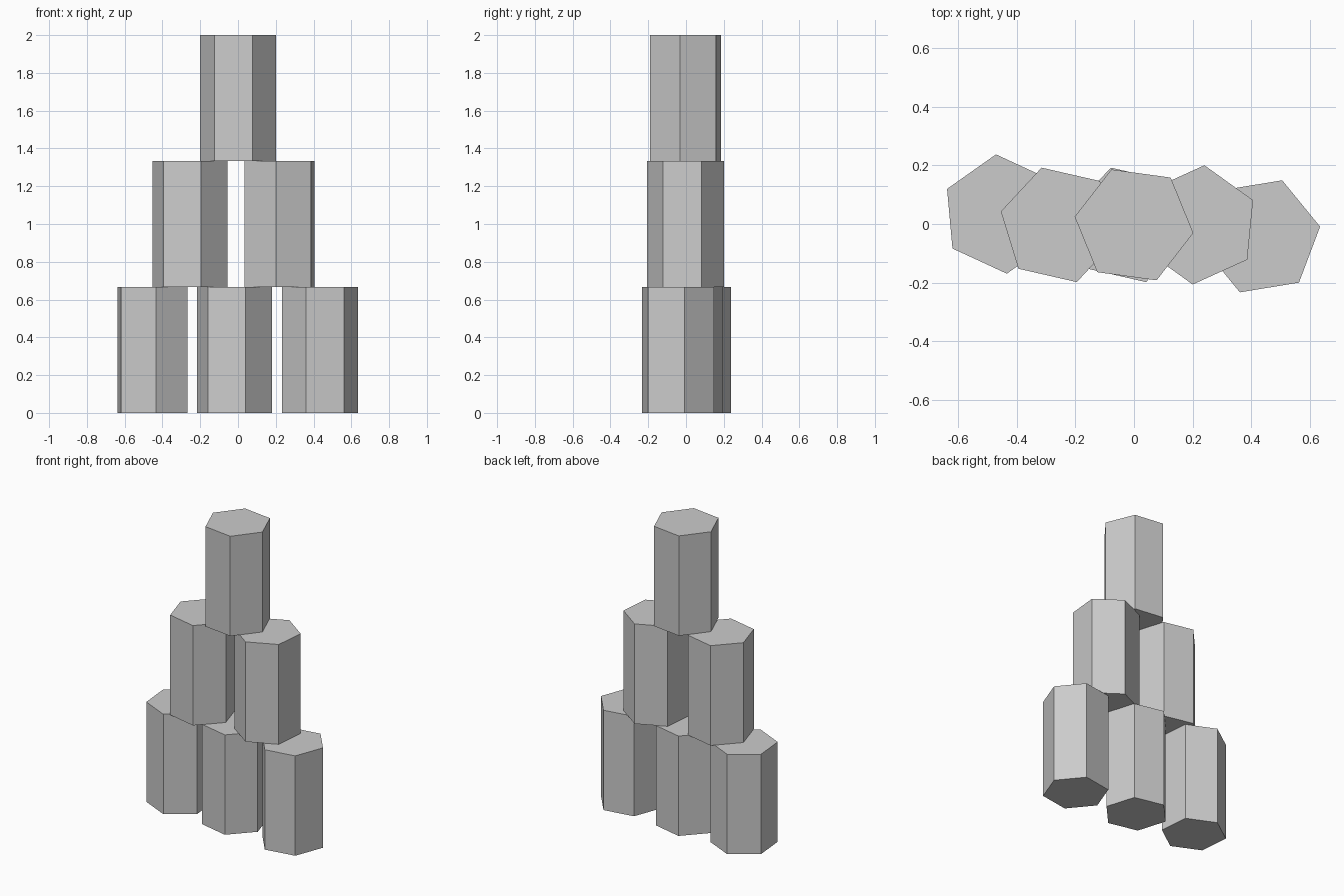
import bpy
import math

cube = bpy.data.objects.get("Cube")
if cube:
    bpy.data.objects.remove(cube, do_unlink=True)

RADIUS = 0.204
HEIGHT = 2 / 3

# One plain grey for every block
grey = bpy.data.materials.new("plain_grey")
grey.use_nodes = True
colour = (0.6, 0.6, 0.6, 1)
grey.diffuse_color = colour
grey.node_tree.nodes["Principled BSDF"].inputs["Base Color"].default_value = colour


def hex_block(name, x, y, tier, corner_angle):
    """Upright six-sided block; corner_angle is the bearing of one corner from +x."""
    bpy.ops.mesh.primitive_cylinder_add(
        vertices=6, radius=RADIUS, depth=HEIGHT,
        location=(x, y, (tier + 0.5) * HEIGHT),
        rotation=(0, 0, math.radians(corner_angle - 90)))
    block = bpy.context.object
    block.name = name
    block.data.materials.append(grey)


# Pyramid of stacked blocks, each turned a little differently
hex_block("bottom_right_block", -0.452, 0.034, 0, 35.2)
hex_block("bottom_middle_block", -0.019, -0.003, 0, 47.1)
hex_block("bottom_left_block", 0.433, -0.042, 0, 9.3)
hex_block("middle_right_block", -0.255, -0.003, 1, 47.1)
hex_block("middle_left_block", 0.22, -0.003, 1, 24.4)
hex_block("top_block", 0, -0.003, 2, -7.8)
